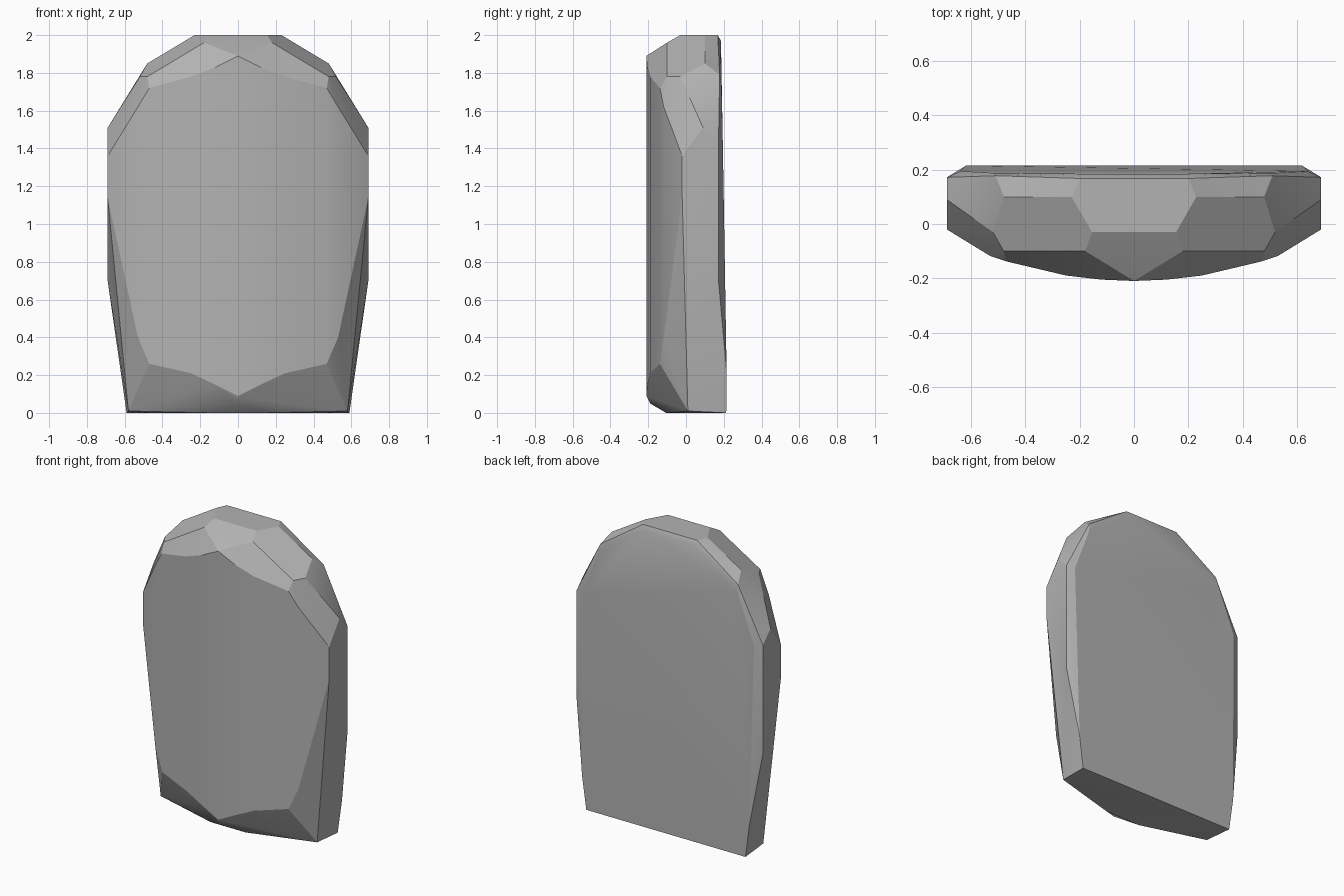
import bpy
import bmesh
from math import radians

# Remove the default object only
default_cube = bpy.data.objects.get("Cube")
if default_cube:
    bpy.data.objects.remove(default_cube, do_unlink=True)


def make_material(name, colour):
    material = bpy.data.materials.new(name)
    material.use_nodes = True
    material.diffuse_color = colour
    material.node_tree.nodes["Principled BSDF"].inputs["Base Color"].default_value = colour
    return material


def column(x, y, bottom, top):
    """Lower and upper end of one upright line on the surface."""
    return [(x, y, bottom), (x, y, top)]


def chiselled_solid(name, half_corners, material):
    """Mirror the corners over x, wrap them in a hull and merge flat facets."""
    bm = bmesh.new()
    for x, y, z in half_corners:
        bm.verts.new((x, y, z))
        if x > 0:
            bm.verts.new((-x, y, z))
    hull = bmesh.ops.convex_hull(bm, input=bm.verts[:])
    loose = [v for v in bm.verts if not v.link_faces]
    bmesh.ops.delete(bm, geom=loose, context="VERTS")
    bmesh.ops.dissolve_limit(bm, angle_limit=radians(1.5),
                             verts=bm.verts[:], edges=bm.edges[:])
    bmesh.ops.recalc_face_normals(bm, faces=bm.faces[:])
    mesh = bpy.data.meshes.new(name)
    bm.to_mesh(mesh)
    bm.free()
    mesh.materials.append(material)
    solid = bpy.data.objects.new(name, mesh)
    bpy.context.collection.objects.link(solid)
    bpy.ops.object.select_all(action="DESELECT")
    solid.select_set(True)
    bpy.context.view_layer.objects.active = solid
    bpy.ops.object.shade_smooth_by_angle(angle=radians(20))
    return solid


# Gently bowed front, from the middle out to the side
front_face = (column(0, -.21, .09, 1.89)
              + column(.12, -.205, .15, 1.83)
              + column(.25, -.19, .21, 1.78)
              + column(.47, -.138, .26, 1.72)
              + column(.53, -.118, .4, 1.62)
              + column(.69, -.02, 1.14, 1.36))

# Flat top with its front and back bevels
crown = [(.155, -.03, 2), (.23, .1, 2), (.2, .168, 2),
         (.18, -.1, 1.96), (.19, .185, 1.97)]

# Sloping corner facets between the top and the sides
shoulder = [(.48, -.1, 1.78), (.52, -.03, 1.78), (.48, .1, 1.85),
            (.51, .178, 1.79), (.52, .188, 1.73), (.69, .09, 1.51)]

# Rear edge of the sides and the nearly flat back
side_and_back = (column(.69, .172, .7, 1.43)
                 + [(.64, .195, 1.42), (.62, .215, .22)])

# Standing face, undercut toward the front
base = [(0, -.19, .05), (.13, -.105, 0), (.46, .01, 0),
        (.58, .01, .01), (.59, .213, 0)]

stone = make_material("stone grey", (.45, .45, .45, 1))
chiselled_solid("stone_slab",
                front_face + crown + shoulder + side_and_back + base, stone)
